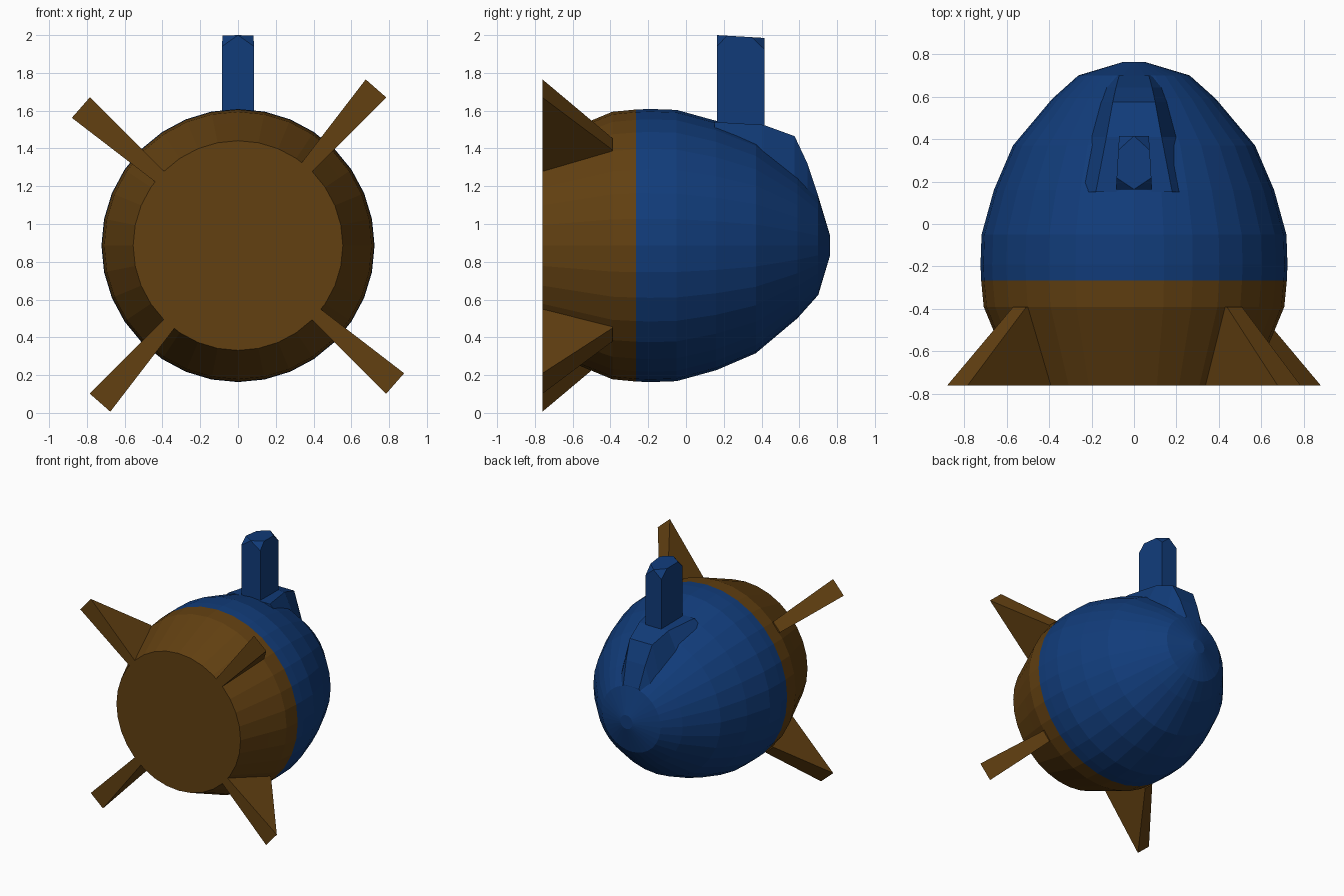
import bpy, bmesh, math
from mathutils import Vector

cube = bpy.data.objects.get("Cube")
if cube:
    bpy.data.objects.remove(cube)

AXIS_Z = 0.886   # height of the body's long axis
SIDES = 32


def material(name, color):
    m = bpy.data.materials.new(name)
    m.use_nodes = True
    m.diffuse_color = color
    m.node_tree.nodes["Principled BSDF"].inputs["Base Color"].default_value = color
    return m


blue = material("deep blue", (0.0056, 0.045, 0.195, 1))
brown = material("dark brown", (0.122, 0.051, 0.0056, 1))


def finish(name, bm, *mats):
    bmesh.ops.recalc_face_normals(bm, faces=bm.faces)
    mesh = bpy.data.meshes.new(name)
    bm.to_mesh(mesh)
    bm.free()
    for m in mats:
        mesh.materials.append(m)
    obj = bpy.data.objects.new(name, mesh)
    bpy.context.collection.objects.link(obj)
    return obj


def loft(bm, sections):
    """Skin a list of closed sections and cap both ends."""
    rings = [[bm.verts.new(p) for p in s] for s in sections]
    n = len(rings[0])
    for a, b in zip(rings, rings[1:]):
        for i in range(n):
            j = (i + 1) % n
            bm.faces.new((a[i], a[j], b[j], b[i]))
    bm.faces.new(rings[0])
    bm.faces.new(rings[-1])


# Body: turned profile (y, radius), brown ahead of the seam and blue behind
SEAM = -0.265
profile = [(-0.76, 0.555), (-0.53, 0.65), (-0.39, 0.708), (SEAM, 0.72), (-0.19, 0.723),
           (-0.05, 0.718), (0.16, 0.66), (0.37, 0.57), (0.59, 0.385), (0.7, 0.262),
           (0.762, 0.055)]
bm = bmesh.new()
turn = [math.tau * i / SIDES for i in range(SIDES)]
loft(bm, [[(r * math.cos(a), y, AXIS_Z + r * math.sin(a)) for a in turn] for y, r in profile])
for f in bm.faces:
    f.material_index = 1 if f.calc_center_median().y < SEAM else 0
finish("body", bm, blue, brown)


# Four wedge fins, thicker toward the outer edge
def fin(name, angle):
    out = Vector((math.cos(angle), 0, math.sin(angle)))
    across = Vector((-math.sin(angle), 0, math.cos(angle)))
    outline = [(-0.76, 0.5), (-0.76, 1.107), (-0.39, 0.716), (-0.39, 0.6)]
    bm = bmesh.new()
    loft(bm, [[out * r + across * (s * r * 0.0655) + Vector((0, y, AXIS_Z))
               for y, r in outline] for s in (-1, 1)])
    finish(name, bm, brown)


for i, name in enumerate(("upper_left_fin", "upper_right_fin",
                          "lower_right_fin", "lower_left_fin")):
    fin(name, math.radians(48.7 + 90 * i))

# Raised hump behind the mast: y, top height, top half width, base height, base half width
bm = bmesh.new()
loft(bm, [[(-b, y, low), (-t, y, top), (t, y, top), (b, y, low)]
          for y, top, t, low, b in ((0.15, 1.54, 0.18, 1.48, 0.25),
                                    (0.41, 1.525, 0.13, 1.38, 0.2),
                                    (0.575, 1.465, 0.1, 1.25, 0.155),
                                    (0.643, 1.32, 0.085, 1.18, 0.13),
                                    (0.7, 1.15, 0.07, 1.11, 0.09))])
finish("hump", bm, blue)

# Mast: tapered block with its four top corners sliced off
bm = bmesh.new()
corners = [(-0.085, 0.163), (0.085, 0.163), (0.07, 0.415), (-0.07, 0.415)]
loft(bm, [[(x, y, 1.4) for x, y in corners],
          [(x, y, 2.0 if y < 0.3 else 1.985) for x, y in corners]])
for x, y in corners:
    top = 2.0 if y < 0.3 else 1.985
    sx, sy = math.copysign(1, x), math.copysign(1, y - 0.3)
    p = Vector((0, y, top))
    q = Vector((x, y - sy * 0.06, top))
    r = Vector((x, y, top - 0.06))
    normal = (q - p).cross(r - p)
    if normal.z < 0:
        normal.negate()
    cut = bmesh.ops.bisect_plane(bm, geom=bm.verts[:] + bm.edges[:] + bm.faces[:],
                                 plane_co=p, plane_no=normal, clear_outer=True)
    edges = [e for e in cut["geom_cut"] if isinstance(e, bmesh.types.BMEdge)]
    bmesh.ops.holes_fill(bm, edges=edges, sides=0)
finish("mast", bm, blue)
